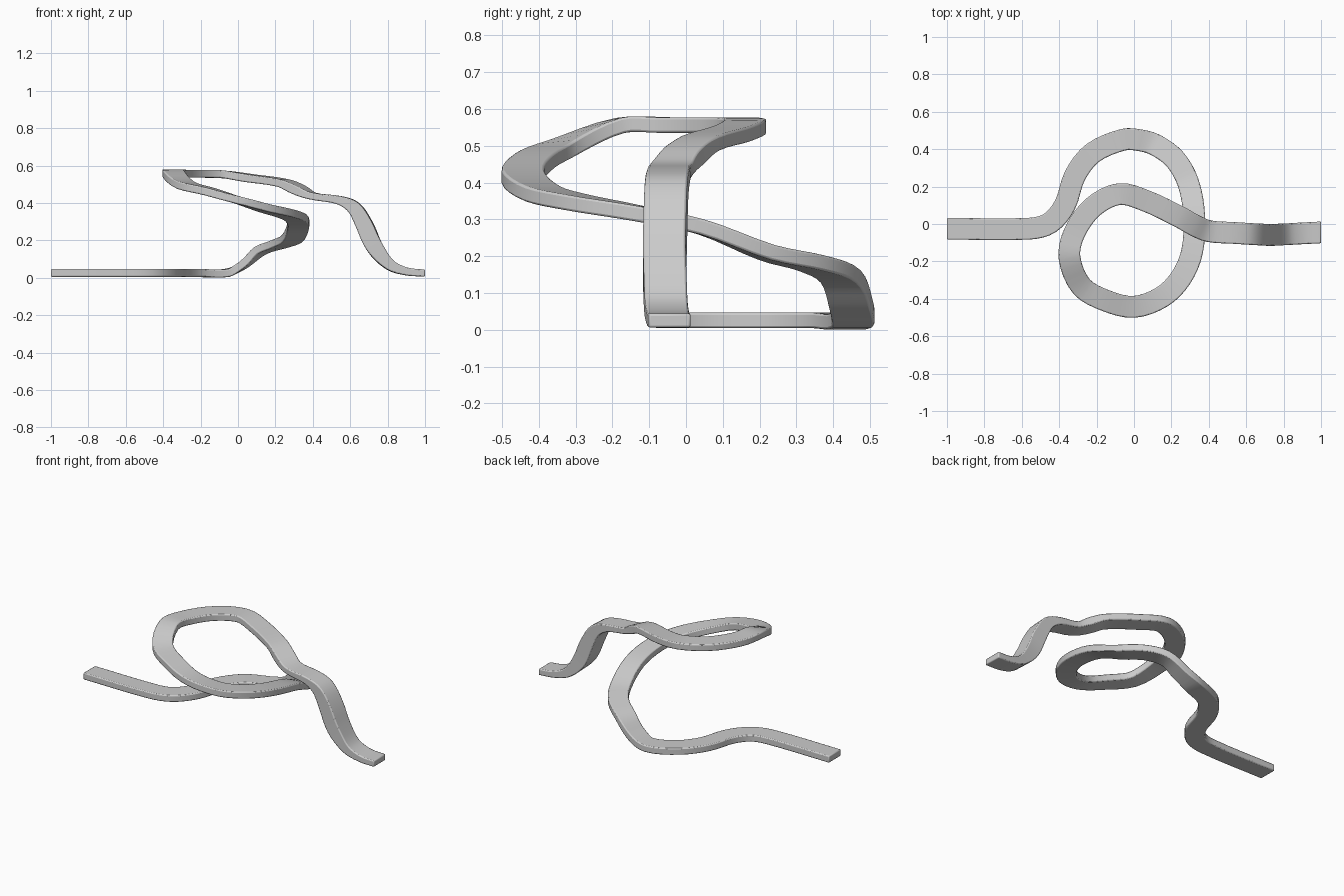
import bpy, bmesh
from mathutils import Vector

if "Cube" in bpy.data.objects:
    bpy.data.objects.remove(bpy.data.objects["Cube"])

WIDTH, THICK, STEPS = 0.116, 0.042, 4

# centre line of the track: x, y, z, thickness factor
PATH = [
    (-1, -.025, .026, 1), (-.56, -.025, .026, 1), (-.45, .005, .026, 1),
    (-.37, .10, .026, 1), (-.315, .26, .026, 1), (-.22, .38, .026, 1),
    (-.06, .45, .026, 1), (.03, .448, .07, 1), (.12, .42, .145, 1),
    (.22, .345, .18, 1), (.29, .22, .21, 1), (.322, .04, .28, 1),
    (.31, -.15, .32, 1), (.25, -.29, .345, 1), (.15, -.39, .37, 1),
    (0, -.443, .415, 1), (-.15, -.41, .46, 1), (-.28, -.335, .495, 1),
    (-.345, -.18, .555, 1), (-.32, -.05, .556, 1), (-.22, .09, .556, 1),
    (-.08, .16, .553, 1), (.06, .125, .533, 1), (.24, .04, .507, 1),
    (.32, -.005, .473, 1.2), (.40, -.038, .437, .9), (.54, -.048, .415, 1.1),
    (.62, -.053, .375, 1.7), (.675, -.056, .285, 2.1), (.73, -.058, .165, 2.1),
    (.81, -.055, .07, 1.4), (.90, -.05, .034, 1), (1, -.045, .025, .9),
]


def sample_path(pts):
    """Smooth Catmull-Rom samples through the control points."""
    p = [Vector(q) for q in pts]
    p = [p[0] * 2 - p[1]] + p + [p[-1] * 2 - p[-2]]
    out = []
    for i in range(1, len(p) - 2):
        a, b, c, d = p[i - 1:i + 3]
        # tangents limited by segment length to avoid overshoot
        lab, lbc, lcd = [(v - u).to_3d().length for u, v in ((a, b), (b, c), (c, d))]
        m1 = (c - a) * (lbc / (lab + lbc))
        m2 = (d - b) * (lbc / (lbc + lcd))
        for k in range(STEPS):
            t = k / STEPS
            out.append(b * (2*t**3 - 3*t**2 + 1) + m1 * (t**3 - 2*t**2 + t)
                       + c * (3*t**2 - 2*t**3) + m2 * (t**3 - t**2))
    out.append(p[-2])
    return out


# sweep a flat rectangular section along the path, kept level across
samples = sample_path(PATH)
bm = bmesh.new()
rings = []
for i, s in enumerate(samples):
    tangent = (samples[min(i + 1, len(samples) - 1)] - samples[max(i - 1, 0)]).to_3d().normalized()
    if i in (0, len(samples) - 1):
        tangent = Vector((1, 0, 0))
    side = tangent.cross(Vector((0, 0, 1))).normalized()
    up = side.cross(tangent)
    w, h = side * WIDTH / 2, up * THICK * s[3] / 2
    c = s.to_3d()
    rings.append([bm.verts.new(c + v) for v in (w - h, w + h, h - w, -w - h)])
for a, b in zip(rings, rings[1:]):
    for k in range(4):
        bm.faces.new((a[k], a[k - 1], b[k - 1], b[k]))
bm.faces.new(rings[0])
bm.faces.new(rings[-1][::-1])
bmesh.ops.recalc_face_normals(bm, faces=bm.faces)
mesh = bpy.data.meshes.new("looping_track")
bm.to_mesh(mesh)
bm.free()
track = bpy.data.objects.new("looping_track", mesh)
bpy.context.collection.objects.link(track)

# slightly softened long edges
bevel = track.modifiers.new("soft_edges", 'BEVEL')
bevel.width = 0.006
bevel.segments = 2
bevel.limit_method = 'ANGLE'
bevel.angle_limit = 1.0

bpy.context.view_layer.objects.active = track
track.select_set(True)
bpy.ops.object.shade_smooth_by_angle()
